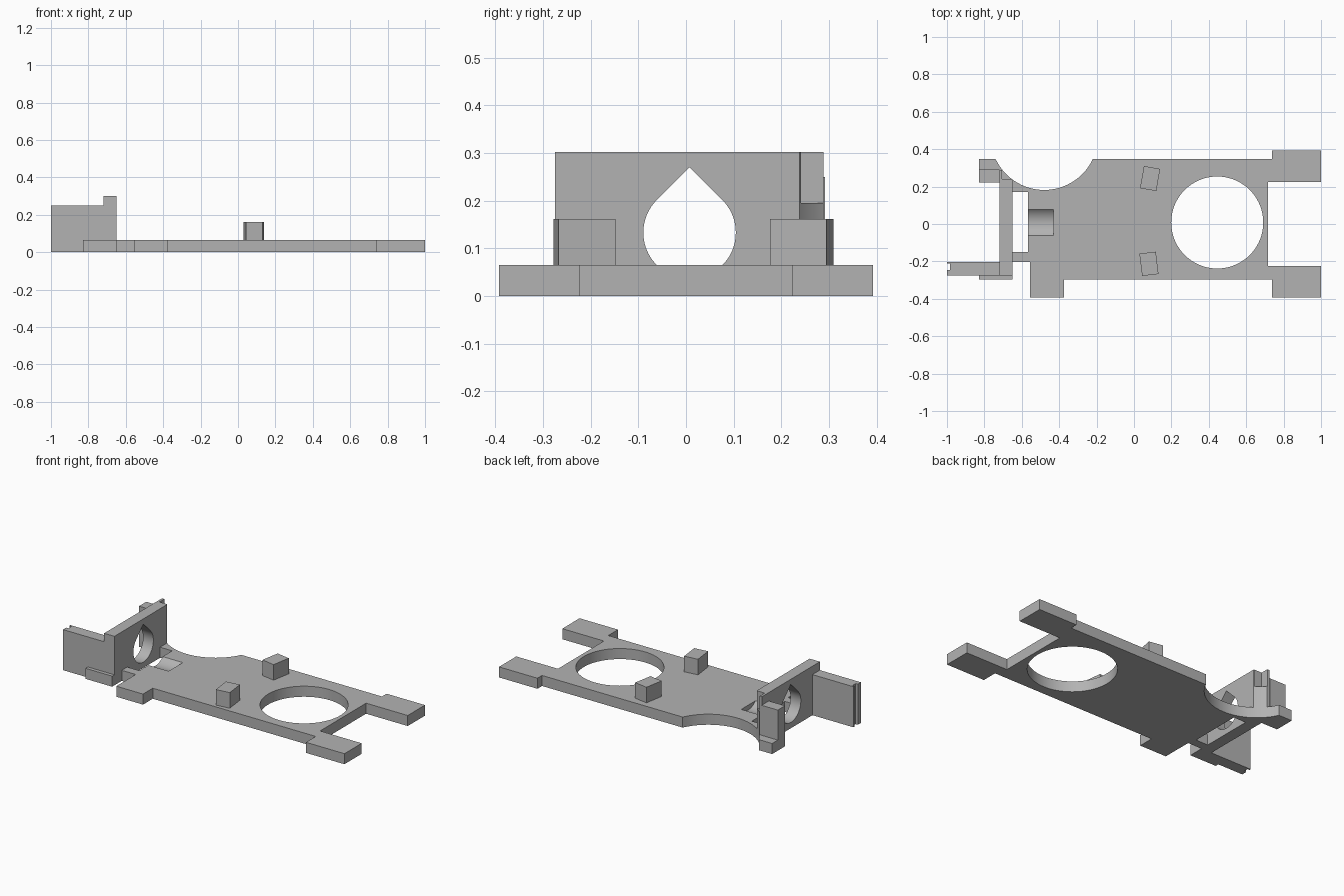
import bpy, math
from mathutils import Matrix

if "Cube" in bpy.data.objects:
    bpy.data.objects.remove(bpy.data.objects["Cube"], do_unlink=True)

grey = bpy.data.materials.new("plain grey")
grey.use_nodes = True
grey.diffuse_color = (0.45, 0.45, 0.45, 1)
grey.node_tree.nodes["Principled BSDF"].inputs["Base Color"].default_value = (0.45, 0.45, 0.45, 1)

T = 0.065  # base plate thickness


def prism(name, outline, low, high, axis="z"):
    """Extrude a counter-clockwise outline; axis z: (x, y), x: (y, z), y: (z, x)."""
    place = {"z": lambda a, b, c: (a, b, c),
             "x": lambda a, b, c: (c, a, b),
             "y": lambda a, b, c: (b, c, a)}[axis]
    n = len(outline)
    verts = [place(a, b, c) for c in (low, high) for a, b in outline]
    faces = [list(range(n))[::-1], list(range(n, 2 * n))]
    faces += [[i, (i + 1) % n, (i + 1) % n + n, i + n] for i in range(n)]
    mesh = bpy.data.meshes.new(name)
    mesh.from_pydata(verts, [], faces)
    mesh.materials.append(grey)
    obj = bpy.data.objects.new(name, mesh)
    bpy.context.collection.objects.link(obj)
    return obj


def box(name, x, y, z):
    return prism(name, [(x[0], y[0]), (x[1], y[0]), (x[1], y[1]), (x[0], y[1])], *z)


def arc(cx, cy, r, start=0, end=360, n=72):
    full = end - start == 360
    steps = [start + (end - start) * i / n for i in range(n if full else n + 1)]
    return [(cx + r * math.cos(math.radians(a)), cy + r * math.sin(math.radians(a))) for a in steps]


def cut(obj, *cutters):
    for c in cutters:
        c.hide_render = True
        mod = obj.modifiers.new("cut", "BOOLEAN")
        mod.operation, mod.solver, mod.object = "DIFFERENCE", "EXACT", c
    bpy.context.view_layer.update()
    baked = bpy.data.meshes.new_from_object(obj.evaluated_get(bpy.context.evaluated_depsgraph_get()))
    obj.modifiers.clear()
    obj.data = baked


# Cutters
side_scoop = prism("scoop_cutter", arc(-0.48, 0.469, 0.287), -0.1, 0.4)
round_hole = prism("hole_cutter", arc(0.445, 0.008, 0.246), -0.1, 0.2)
slot = box("slot_cutter", (-0.65, -0.567), (-0.15, 0.17), (-0.1, 0.2))
# teardrop: circle with 45 degree tangents meeting in a point
drop_outline = arc(0.0075, 0.133, 0.097, 135, 405) + [(0.0075, 0.27)]
teardrop = prism("teardrop_cutter", drop_outline, -0.9, -0.43, "x")
corner_pocket = box("pocket_cutter", (-0.705, -0.6), (0.241, 0.4), (0.195, 0.4))
end_groove = box("groove_cutter", (-1.1, -0.985), (-0.245, -0.212), (-0.1, 0.4))

# Base plate with legs, foot and end tabs
plate = prism("base_plate", [
    (-0.83, -0.297), (-0.65, -0.297), (-0.65, -0.203), (-0.555, -0.203),
    (-0.555, -0.392), (-0.373, -0.392), (-0.373, -0.297), (0.738, -0.297),
    (0.738, -0.392), (1, -0.392), (1, -0.224), (0.716, -0.224),
    (0.716, 0.224), (1, 0.224), (1, 0.392), (0.738, 0.392),
    (0.738, 0.347), (-0.83, 0.347), (-0.83, 0.222), (-0.72, 0.222),
    (-0.72, -0.203), (-0.83, -0.203)], 0, T)
cut(plate, side_scoop, round_hole, slot, teardrop)

# Upright wall with teardrop opening
wall = box("upright_wall", (-0.72, -0.65), (-0.275, 0.289), (T, 0.302))
cut(wall, side_scoop, teardrop, corner_pocket)

# Arm panel standing on the front tab, and post on the back tab
arm = prism("arm_panel", [(0, -1), (0.25, -1), (0.25, -0.72), (T, -0.72), (T, -0.83), (0, -0.83)],
            -0.275, -0.203, "y")
cut(arm, end_groove)
box("tab_post", (-0.83, -0.72), (0.222, 0.292), (T, 0.25))

# Two turned pegs
for name, x, y, turn in (("back_peg", 0.086, 0.243, -10), ("front_peg", 0.08, -0.213, 7)):
    peg = box(name, (-0.044, 0.044), (-0.06, 0.06), (T, 0.161))
    peg.data.transform(Matrix.Translation((x, y, 0)) @ Matrix.Rotation(math.radians(turn), 4, "Z"))

for c in (side_scoop, round_hole, slot, teardrop, corner_pocket, end_groove):
    bpy.data.objects.remove(c, do_unlink=True)

# Smooth the curved cuts, keep the edges sharp
bpy.ops.object.select_all(action="DESELECT")
for obj in (plate, wall):
    obj.select_set(True)
bpy.context.view_layer.objects.active = plate
bpy.ops.object.shade_smooth_by_angle(angle=math.radians(30))
